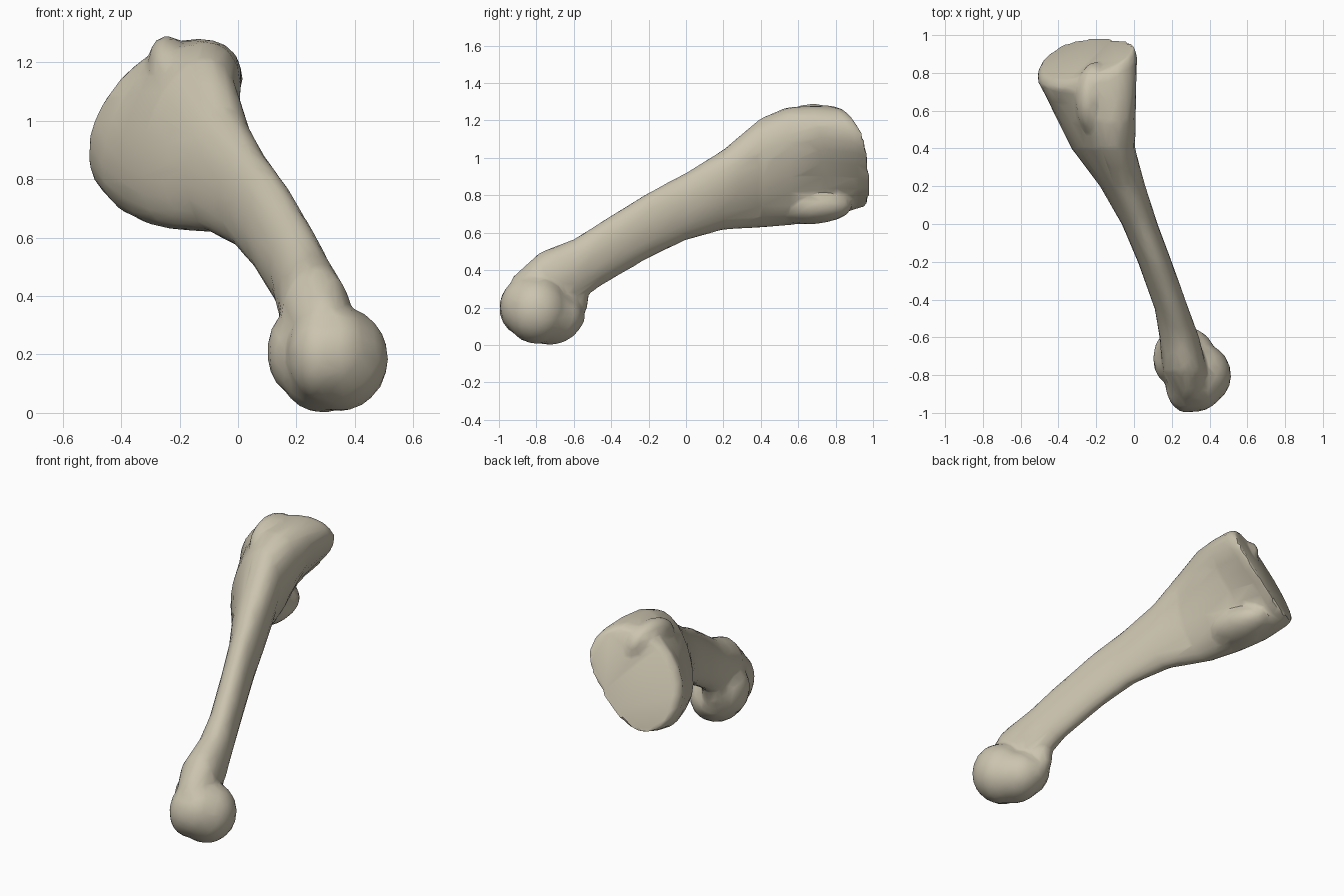
import bpy, bmesh
from math import sin, cos, pi, radians
from mathutils import Vector, Matrix

old = bpy.data.objects.get("Cube")
if old:
    bpy.data.objects.remove(old)

ivory = bpy.data.materials.new("bone_ivory")
ivory.diffuse_color = (0.60, 0.55, 0.43, 1)
ivory.use_nodes = True
shader = ivory.node_tree.nodes["Principled BSDF"]
shader.inputs["Base Color"].default_value = ivory.diffuse_color
shader.inputs["Roughness"].default_value = 0.8

SIDES = 24


def ring(bm, y, cx, cz, short, long, tilt, shear, dent):
    """Tilted ellipse, hollowed on its lower left side; shear leans it towards the end plane."""
    t = radians(tilt)
    verts = []
    for i in range(SIDES):
        a = 2 * pi * i / SIDES
        u = short * cos(a) * (1 - dent * max(cos(a), 0) ** 2)
        v = long * sin(a)
        dx, dz = u * cos(t) + v * sin(t), v * cos(t) - u * sin(t)
        verts.append(bm.verts.new((cx + dx, y + shear * 0.45 * (dx - dz), cz + dz)))
    return verts


def ellipsoid(bm, centre, radii, turn=(0, 0, 0)):
    spin = Matrix.Translation(Vector(centre))
    for angle, axis in zip(turn, "XYZ"):
        spin = spin @ Matrix.Rotation(radians(angle), 4, axis)
    bmesh.ops.create_icosphere(bm, subdivisions=3, radius=1,
                               matrix=spin @ Matrix.Diagonal((*radii, 1)))


# Shaft, flaring into the flat oblique upper end: y, x, z, short, long, tilt, shear, dent
sections = [
    (-0.93, 0.30, 0.25, 0.08, 0.11, 0, 0, 0),
    (-0.78, 0.27, 0.33, 0.12, 0.165, 0, 0, 0),
    (-0.60, 0.24, 0.39, 0.105, 0.175, 0, 0, 0),
    (-0.45, 0.20, 0.49, 0.09, 0.17, 0, 0, 0),
    (-0.20, 0.11, 0.64, 0.09, 0.175, 0, 0, 0),
    (0.00, 0.03, 0.74, 0.095, 0.18, 0, 0, 0),
    (0.20, -0.06, 0.83, 0.12, 0.215, 5, 0, 0),
    (0.40, -0.16, 0.92, 0.16, 0.30, 14, 0, 0.05),
    (0.55, -0.19, 0.955, 0.19, 0.33, 21, 0.1, 0.15),
    (0.70, -0.22, 0.975, 0.20, 0.335, 32, 0.5, 0.32),
    (0.84, -0.245, 1.00, 0.215, 0.325, 42, 0.9, 0.32),
    (0.89, -0.245, 1.00, 0.20, 0.31, 42, 1, 0.25),
]
bm = bmesh.new()
rings = [ring(bm, *s) for s in sections]
for near, far in zip(rings, rings[1:]):
    for i in range(SIDES):
        j = (i + 1) % SIDES
        bm.faces.new((near[i], near[j], far[j], far[i]))
bm.faces.new(rings[0])
bm.faces.new(rings[-1])
bmesh.ops.recalc_face_normals(bm, faces=bm.faces)

# Rounded lower joint
ellipsoid(bm, (0.345, -0.80, 0.185), (0.17, 0.17, 0.18))
ellipsoid(bm, (0.33, -0.84, 0.205), (0.145, 0.155, 0.165))
ellipsoid(bm, (0.28, -0.84, 0.20), (0.115, 0.16, 0.165))
ellipsoid(bm, (0.29, -0.73, 0.15), (0.15, 0.18, 0.15))
ellipsoid(bm, (0.26, -0.69, 0.15), (0.13, 0.15, 0.11))
# Side knuckle and the web behind it
ellipsoid(bm, (0.20, -0.71, 0.21), (0.10, 0.14, 0.15))
ellipsoid(bm, (0.22, -0.62, 0.26), (0.08, 0.10, 0.15))
# Raised knob beside the crest, and the swelling under the upper end
ellipsoid(bm, (-0.21, 0.66, 1.14), (0.09, 0.20, 0.155), (10, -20, 0))
ellipsoid(bm, (-0.25, 0.65, 0.745), (0.14, 0.24, 0.10))

mesh = bpy.data.meshes.new("long_bone")
bm.to_mesh(mesh)
bm.free()
mesh.materials.append(ivory)
bone = bpy.data.objects.new("long_bone", mesh)
bpy.context.collection.objects.link(bone)

# Fuse the parts into one softly faceted skin
fuse = bone.modifiers.new("fuse", "REMESH")
fuse.mode = "VOXEL"
fuse.voxel_size = 0.014
soften = bone.modifiers.new("soften", "SMOOTH")
soften.factor = 0.5
soften.iterations = 6
reduce = bone.modifiers.new("reduce", "DECIMATE")
reduce.ratio = 0.05

bpy.ops.object.select_all(action="DESELECT")
bone.select_set(True)
bpy.context.view_layer.objects.active = bone
bpy.ops.object.convert(target="MESH")
bpy.ops.object.shade_smooth_by_angle(angle=radians(32))
